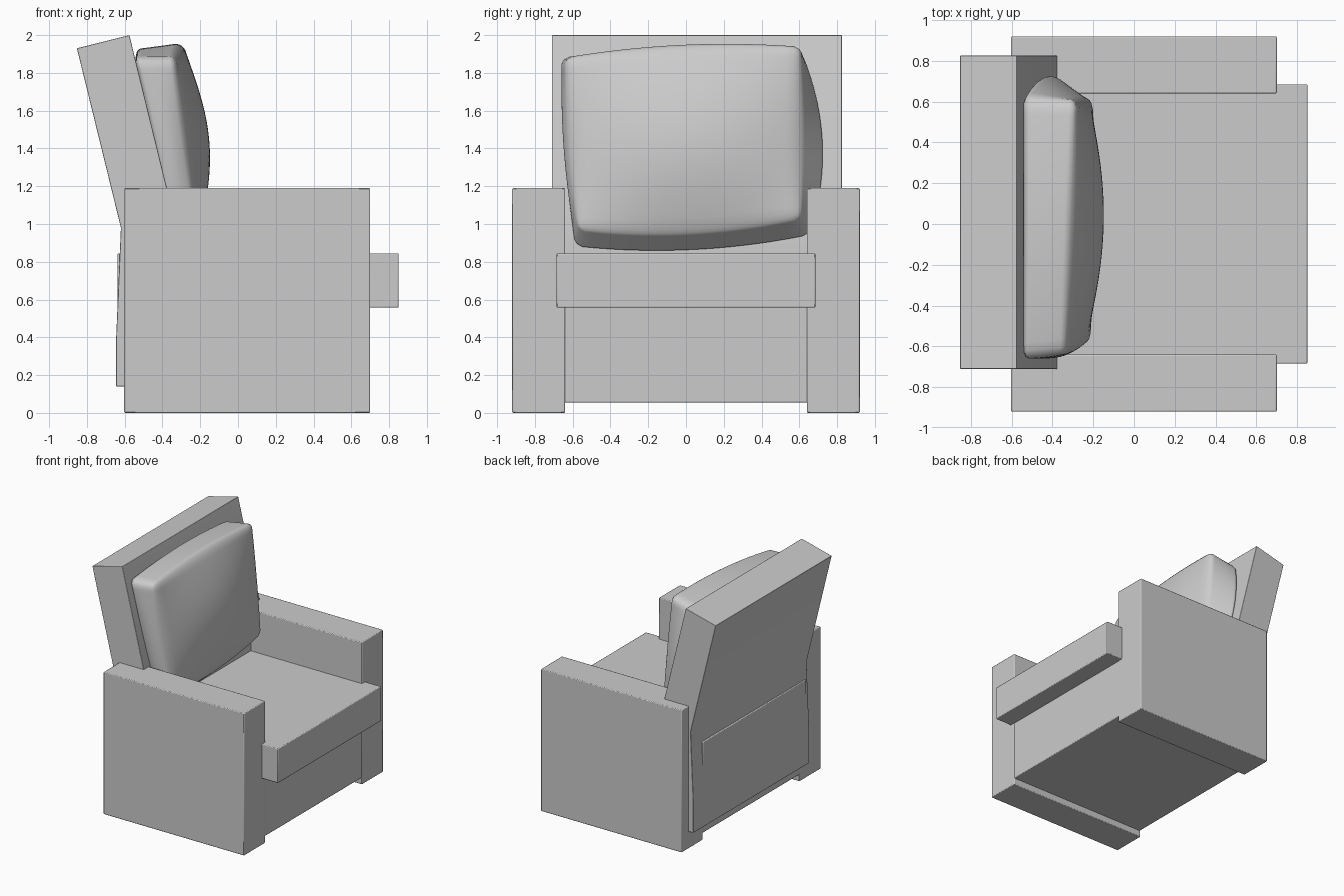
import bpy, bmesh
from mathutils import Vector

if "Cube" in bpy.data.objects:
    bpy.data.objects.remove(bpy.data.objects["Cube"])


def finish(name, bm, bevel=0.008, angle=0.6):
    bmesh.ops.recalc_face_normals(bm, faces=bm.faces)
    me = bpy.data.meshes.new(name)
    bm.to_mesh(me)
    bm.free()
    ob = bpy.data.objects.new(name, me)
    bpy.context.collection.objects.link(ob)
    if bevel:
        mod = ob.modifiers.new("soft_edges", 'BEVEL')
        mod.width = bevel
        mod.segments = 2
    bpy.ops.object.select_all(action='DESELECT')
    ob.select_set(True)
    bpy.context.view_layer.objects.active = ob
    bpy.ops.object.shade_smooth_by_angle(angle=angle)
    return ob


def box(name, lo, hi, bevel=0.006):
    bm = bmesh.new()
    bmesh.ops.create_cube(bm, size=1)
    for v in bm.verts:
        v.co = [lo[i] + (v.co[i] + 0.5) * (hi[i] - lo[i]) for i in range(3)]
    return finish(name, bm, bevel)


# Arms
for name, y0, y1 in (("arm_front", -0.92, -0.64), ("arm_back", 0.64, 0.92)):
    box(name, (-0.603, y0, 0), (0.7, y1, 1.19))

# Base between the arms, and the seat
box("base", (-0.6, -0.65, 0.055), (0.697, 0.65, 0.6))
box("seat", (-0.637, -0.685, 0.557), (0.85, 0.685, 0.845))

# Reclined backrest: side profile extruded across the width
profile = [(-0.645, 0.14), (-0.645, 0.4), (-0.62, 0.98), (-0.853, 1.93),
           (-0.575, 2.0), (-0.33, 1.0), (-0.33, 0.6), (-0.4, 0.14)]
bm = bmesh.new()
face = bm.faces.new([bm.verts.new((x, -0.71, z)) for x, z in profile])
ext = bmesh.ops.extrude_face_region(bm, geom=[face])
bmesh.ops.translate(bm, vec=(0, 1.535, 0),
                    verts=[g for g in ext["geom"] if isinstance(g, bmesh.types.BMVert)])
finish("backrest", bm, 0.003)

# Back cushion: rounded grid cube mapped onto eight uneven corners, then puffed
corners = {
    (-1, -1, -1): (-0.33, -0.59, 0.87), (-1, -1, 1): (-0.55, -0.665, 1.88),
    (-1, 1, -1): (-0.33, 0.66, 0.93), (-1, 1, 1): (-0.55, 0.62, 1.89),
    (1, -1, -1): (-0.21, -0.57, 0.98), (1, -1, 1): (-0.33, -0.64, 1.88),
    (1, 1, -1): (-0.20, 0.60, 1.04), (1, 1, 1): (-0.28, 0.61, 1.945),
}
radius = (0.3, 0.07, 0.09)
bm = bmesh.new()
bmesh.ops.create_cube(bm, size=2)
bmesh.ops.subdivide_edges(bm, edges=bm.edges[:], cuts=31, use_grid_fill=True)
for v in bm.verts:
    inner = [max(r - 1, min(1 - r, c)) for c, r in zip(v.co, radius)]
    off = Vector([(c - i) / r for c, i, r in zip(v.co, inner, radius)])
    off.normalize()
    u, s, w = [i + o * r for i, o, r in zip(inner, off, radius)]
    p = Vector()
    for (a, b, c), q in corners.items():
        p += Vector(q) * (1 + a * u) * (1 + b * s) * (1 + c * w) / 8
    p.x += 0.1 * (1 - s * s) * (1 - w * w) * (1 + u) / 2
    p.y += 0.1 * (1 - w * w) * (1 - u) / 2 * max(s, 0) ** 3
    p.y -= 0.03 * (1 - w * w) * (1 - u * u) * max(-s, 0) ** 3
    p.z += (0.04 if w > 0 else -0.05) * (1 - s * s) * abs(w) ** 3
    v.co = p
finish("back_cushion", bm, 0, 1.2)
